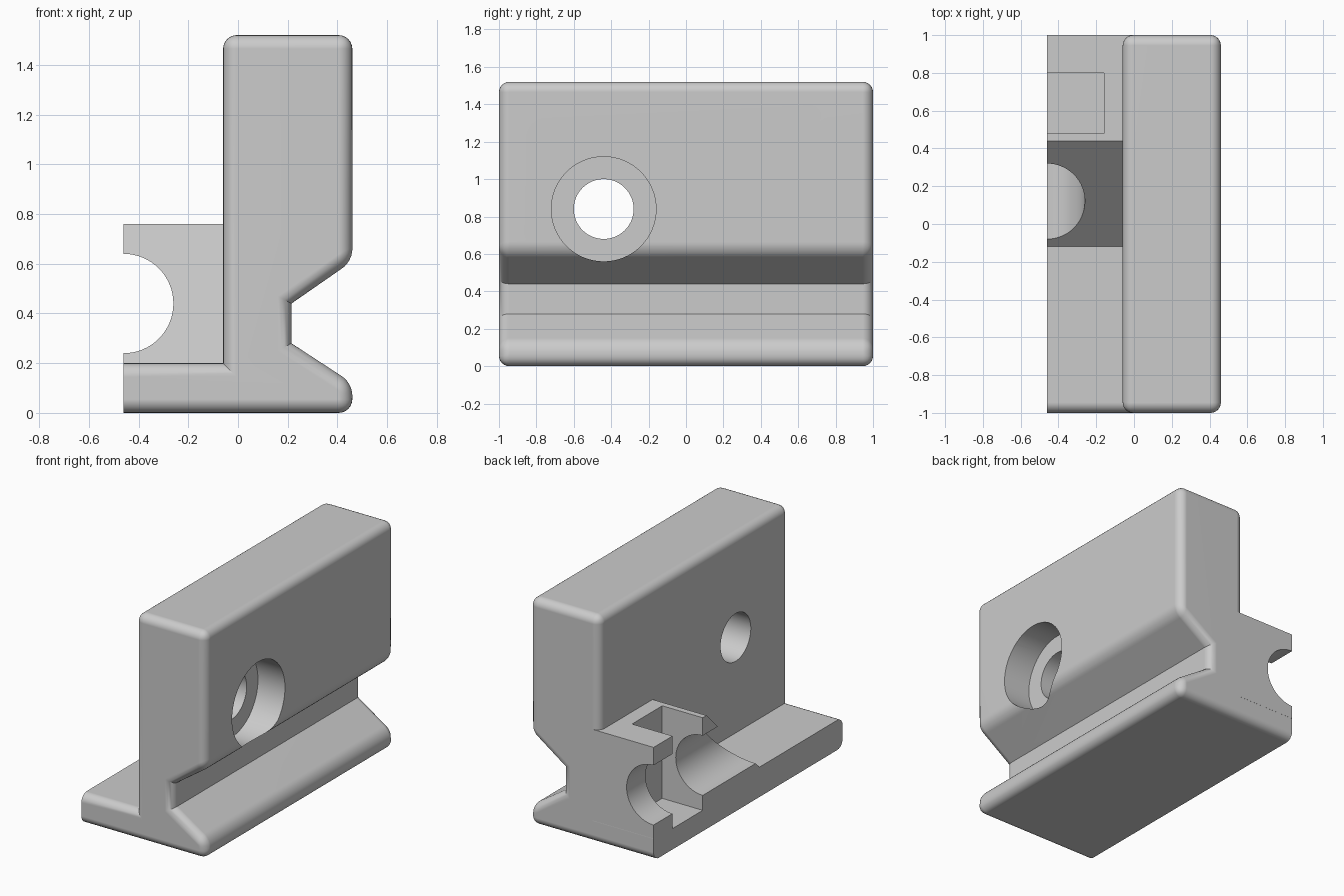
import bpy
import bmesh
from math import pi
from mathutils import Matrix

cube = bpy.data.objects.get("Cube")
if cube:
    bpy.data.objects.remove(cube, do_unlink=True)

grey = bpy.data.materials.new("plain grey")
grey.use_nodes = True
COLOUR = (0.6, 0.6, 0.6, 1.0)
grey.diffuse_color = COLOUR
grey.node_tree.nodes["Principled BSDF"].inputs["Base Color"].default_value = COLOUR

LEFT, RIGHT, WEB, GROOVE = -0.46, 0.46, -0.06, 0.215
BORE_Z = 0.44


def add_object(name, bm):
    bmesh.ops.recalc_face_normals(bm, faces=bm.faces[:])
    mesh = bpy.data.meshes.new(name)
    bm.to_mesh(mesh)
    bm.free()
    mesh.materials.append(grey)
    obj = bpy.data.objects.new(name, mesh)
    bpy.context.collection.objects.link(obj)
    return obj


def extrude(points, vec):
    """Prism from a closed outline of 3D points."""
    bm = bmesh.new()
    face = bm.faces.new([bm.verts.new(p) for p in points])
    new = bmesh.ops.extrude_face_region(bm, geom=[face])["geom"]
    bmesh.ops.translate(bm, vec=vec, verts=[g for g in new if isinstance(g, bmesh.types.BMVert)])
    bmesh.ops.recalc_face_normals(bm, faces=bm.faces[:])
    return bm


def box(name, lo, hi):
    outline = [(lo[0], lo[1], lo[2]), (hi[0], lo[1], lo[2]), (hi[0], hi[1], lo[2]), (lo[0], hi[1], lo[2])]
    return add_object(name, extrude(outline, (0, 0, hi[2] - lo[2])))


def cylinder(name, radius, length, centre, axis):
    bm = bmesh.new()
    turn = Matrix.Rotation(pi / 2, 4, "Y" if axis == "X" else "X")
    bmesh.ops.create_cone(bm, cap_ends=True, segments=64, radius1=radius, radius2=radius,
                          depth=length, matrix=Matrix.Translation(centre) @ turn)
    return add_object(name, bm)


def combine(target, tool, operation):
    mod = target.modifiers.new(tool.name, "BOOLEAN")
    mod.operation, mod.solver, mod.object = operation, "EXACT", tool
    tool.hide_render = True
    tool.hide_viewport = True


# Rail body: T-shaped section with a side groove, rounded on its outer edges
section = [(LEFT, 0), (RIGHT, 0), (RIGHT, 0.12), (GROOVE, 0.28), (GROOVE, 0.44),
           (RIGHT, 0.61), (RIGHT, 1.52), (WEB, 1.52), (WEB, 0.2), (LEFT, 0.2)]
bm = extrude([(x, -1, z) for x, z in section], (0, 2, 0))


def rounded(edge):
    a, b = (v.co for v in edge.verts)
    if max(a.x, b.x) < LEFT + 0.01:
        return False
    runs_along = abs(a.y - b.y) > 1
    return not runs_along or edge.calc_face_angle_signed() > 0.1


bmesh.ops.bevel(bm, geom=[e for e in bm.edges if rounded(e)], offset=0.055,
                offset_type="OFFSET", segments=6, profile=0.5, affect="EDGES", clamp_overlap=True)
body = add_object("rail_body", bm)

# Clamp block with a sloping front
slope = [(-0.17, 0.15), (-0.12, 0.2), (0.44, 0.76), (1, 0.76), (1, 0.15)]
block = add_object("clamp_block", extrude([(LEFT, y, z) for y, z in slope], (0.46, 0, 0)))
combine(body, block, "UNION")

# Half-round bore and nut pocket in the block
combine(body, cylinder("half_bore", 0.2, 3, (LEFT, 0, BORE_Z), "Y"), "DIFFERENCE")
combine(body, box("nut_pocket", (-0.8, 0.48, 0.14), (-0.16, 0.8, 1)), "DIFFERENCE")

# Counterbored screw hole through the web
combine(body, cylinder("screw_hole", 0.16, 2, (0, -0.44, 0.84), "X"), "DIFFERENCE")
combine(body, cylinder("counterbore", 0.28, 0.6, (0.56, -0.44, 0.84), "X"), "DIFFERENCE")

# Apply the cuts and remove the cutters
graph = bpy.context.evaluated_depsgraph_get()
mesh = bpy.data.meshes.new_from_object(body.evaluated_get(graph))
tools = [m.object for m in body.modifiers]
body.modifiers.clear()
body.data = mesh
for tool in tools:
    bpy.data.objects.remove(tool, do_unlink=True)

# Smooth the rounded edges and keep the corners sharp
bpy.ops.object.select_all(action="DESELECT")
body.select_set(True)
bpy.context.view_layer.objects.active = body
bpy.ops.object.shade_smooth_by_angle(angle=pi / 6)
weighted = body.modifiers.new("weighted_normals", "WEIGHTED_NORMAL")
weighted.keep_sharp = True
